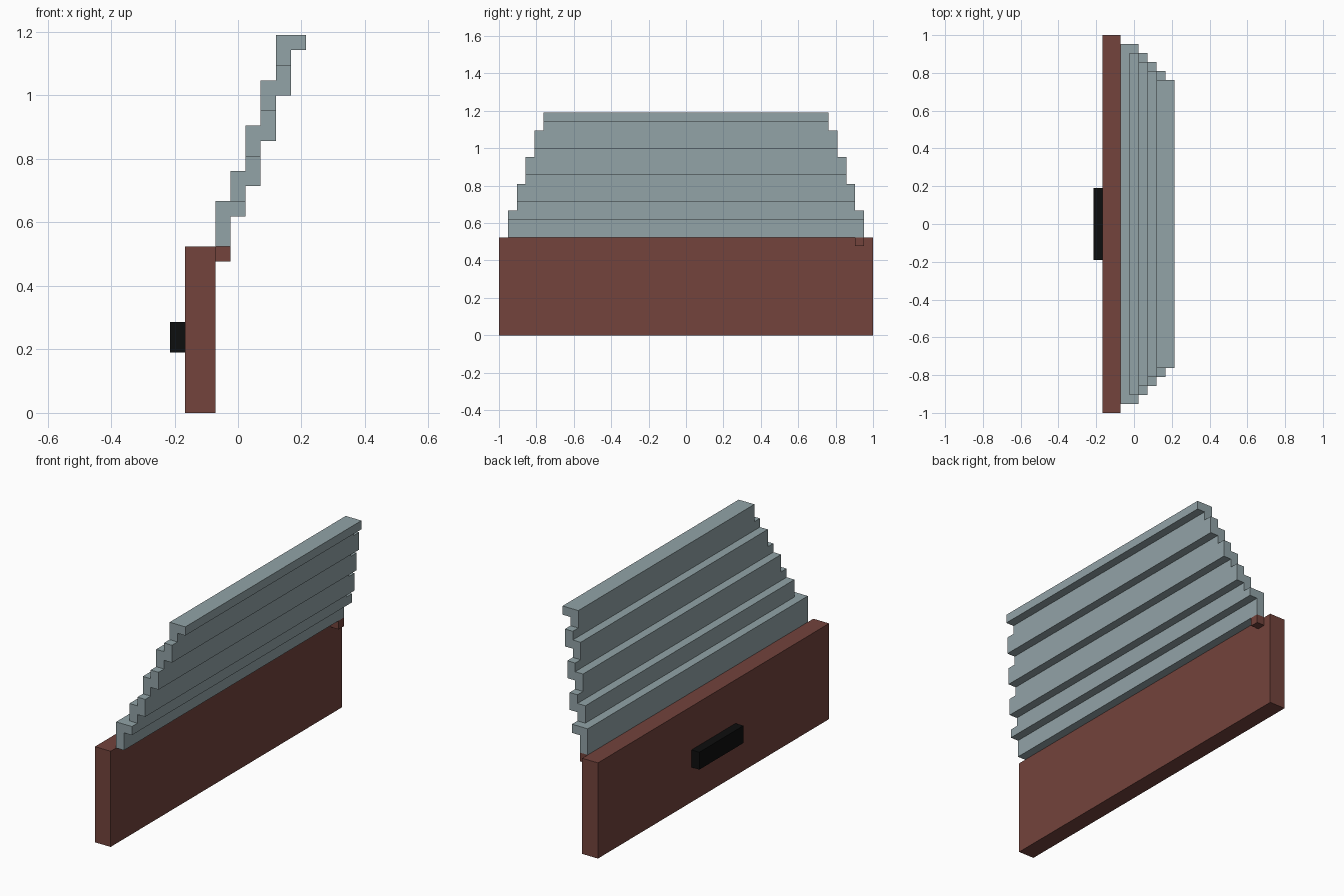
import bpy, bmesh

if "Cube" in bpy.data.objects:
    bpy.data.objects.remove(bpy.data.objects["Cube"])

U = 1 / 21  # grid unit


def material(name, rgb):
    m = bpy.data.materials.new(name)
    lin = [(c / 255 / 12.92) if c < 11 else ((c / 255 + 0.055) / 1.055) ** 2.4 for c in rgb]
    m.diffuse_color = (*lin, 1)
    m.use_nodes = True
    m.node_tree.nodes["Principled BSDF"].inputs["Base Color"].default_value = m.diffuse_color
    return m


brown = material("red brown", (115, 67, 60))
grey = material("blue grey", (146, 163, 167))
black = material("black", (13, 14, 14))


def extrude(name, profile, y0, y1, mat):
    """Extrude an x/z outline along y, all in grid units."""
    bm = bmesh.new()
    face = bm.faces.new([bm.verts.new((x * U, y0 * U, z * U)) for x, z in profile])
    new = bmesh.ops.extrude_face_region(bm, geom=[face])["geom"]
    bmesh.ops.translate(bm, vec=(0, (y1 - y0) * U, 0),
                        verts=[v for v in new if isinstance(v, bmesh.types.BMVert)])
    bmesh.ops.recalc_face_normals(bm, faces=bm.faces)
    me = bpy.data.meshes.new(name)
    bm.to_mesh(me)
    bm.free()
    me.materials.append(mat)
    ob = bpy.data.objects.new(name, me)
    bpy.context.collection.objects.link(ob)
    return ob


def rect(x0, x1, z0, z1):
    return [(x0, z0), (x1, z0), (x1, z1), (x0, z1)]


# Base board, its handle and the small end peg
extrude("base_board", rect(-3.5, -1.5, 0, 11), -21, 21, brown)
extrude("handle", rect(-4.5, -3.5, 4, 6), -4, 4, black)
extrude("end_peg", rect(-1.5, -0.5, 10, 11), 19, 20, brown)

# Stepped slats: (left x, bottom, left top, lip bottom, lip top, half length)
slats = [(-1.5, 11, 14, 13, 14, 20),
         (-0.5, 14, 16, 15, 17, 19),
         (0.5, 17, 19, 18, 20, 18),
         (1.5, 20, 22, 21, 23, 17),
         (2.5, 23, 25, 24, 25, 16)]
for i, (x, z0, z1, l0, l1, h) in enumerate(slats, 1):
    outline = [(x, z0), (x + 1, z0), (x + 1, l0), (x + 2, l0), (x + 2, l1)]
    if l1 != z1:
        outline += [(x + 1, l1), (x + 1, z1)]
    extrude(f"slat_{i}", outline + [(x, z1)], -h, h, grey)
